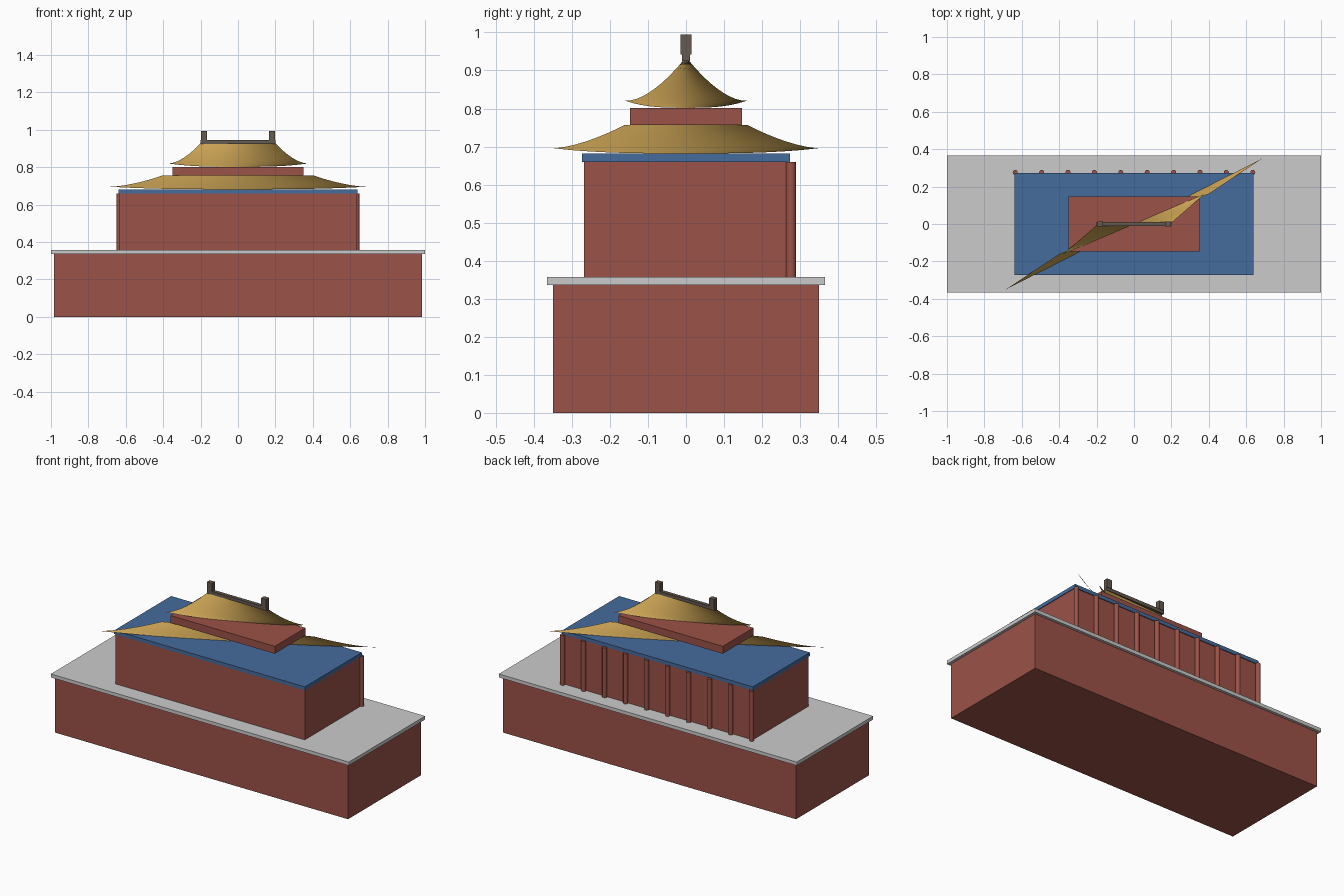
import bpy, bmesh, math

if "Cube" in bpy.data.objects:
    bpy.data.objects.remove(bpy.data.objects["Cube"])


def material(name, rgb):
    m = bpy.data.materials.new(name)
    m.diffuse_color = (*rgb, 1)
    m.use_nodes = True
    m.node_tree.nodes["Principled BSDF"].inputs["Base Color"].default_value = m.diffuse_color
    return m


RED = material("red_wall", (0.33, 0.085, 0.065))
GOLD = material("gold_tile", (0.60, 0.37, 0.09))
BLUE = material("blue_paint", (0.06, 0.15, 0.34))
DARK = material("dark_ridge", (0.13, 0.10, 0.08))


def finish(bm, name, mat):
    me = bpy.data.meshes.new(name)
    bm.to_mesh(me)
    bm.free()
    ob = bpy.data.objects.new(name, me)
    bpy.context.collection.objects.link(ob)
    if mat:
        me.materials.append(mat)
    return ob


def box(name, hx, hy, z0, z1, mat=None, x=0):
    bm = bmesh.new()
    bmesh.ops.create_cube(bm, size=1)
    for v in bm.verts:
        v.co = (x + v.co.x * 2 * hx, v.co.y * 2 * hy, z0 + (v.co.z + 0.5) * (z1 - z0))
    return finish(bm, name, mat)


def roof_sheet(name, eave, top, z0, z1, lift, power, rows=10, cols=24):
    """Twisted diagonal roof sheet: each row runs from (-w, -d) to (w, d)."""
    bm = bmesh.new()
    grid = []
    for i in range(rows + 1):
        t = i / rows
        w = eave[0] + (top[0] - eave[0]) * t
        d = eave[1] + (top[1] - eave[1]) * t
        row = []
        for j in range(cols + 1):
            s = 2 * j / cols - 1
            z = z0 + (z1 - z0) * t ** power + lift * (1 - t) ** 2 * abs(s) ** 3
            row.append(bm.verts.new((s * w, s * d, z)))
        grid.append(row)
    for a, b in zip(grid, grid[1:]):
        for j in range(cols):
            bm.faces.new((a[j], a[j + 1], b[j + 1], b[j])).smooth = True
    return finish(bm, name, GOLD)


# Base terrace and stone slab
box("base_wall", 0.984, 0.35, 0, 0.336, RED)
box("terrace_slab", 1.0, 0.366, 0.336, 0.357)

# Hall body, painted beam and upper storey
box("hall_body", 0.636, 0.268, 0.357, 0.66, RED)
box("painted_beam", 0.64, 0.273, 0.66, 0.682, BLUE)
box("upper_storey", 0.35, 0.147, 0.757, 0.802, RED)

# Row of columns along the back wall
for i in range(10):
    bpy.ops.mesh.primitive_cylinder_add(
        vertices=12, radius=0.0135, depth=0.303,
        location=(-0.635 + i * 1.27 / 9, 0.276, 0.5085))
    col = bpy.context.object
    col.name = f"column_{i + 1}"
    col.data.materials.append(RED)
    bpy.ops.object.shade_smooth_by_angle(angle=math.radians(40))

# Curved roofs with raised tips
roof_sheet("lower_roof", (0.687, 0.351), (0.40, 0.161), 0.682, 0.757, 0.014, 1.3)
roof_sheet("upper_roof", (0.378, 0.161), (0.20, 0.006), 0.802, 0.928, 0.019, 1.5)

# Ridge beam and end ornaments
box("ridge_beam", 0.2, 0.011, 0.925, 0.945, DARK)
for side, sx in (("left", -1), ("right", 1)):
    box(f"ridge_ornament_{side}", 0.017, 0.014, 0.942, 0.995, DARK, x=sx * 0.182)
